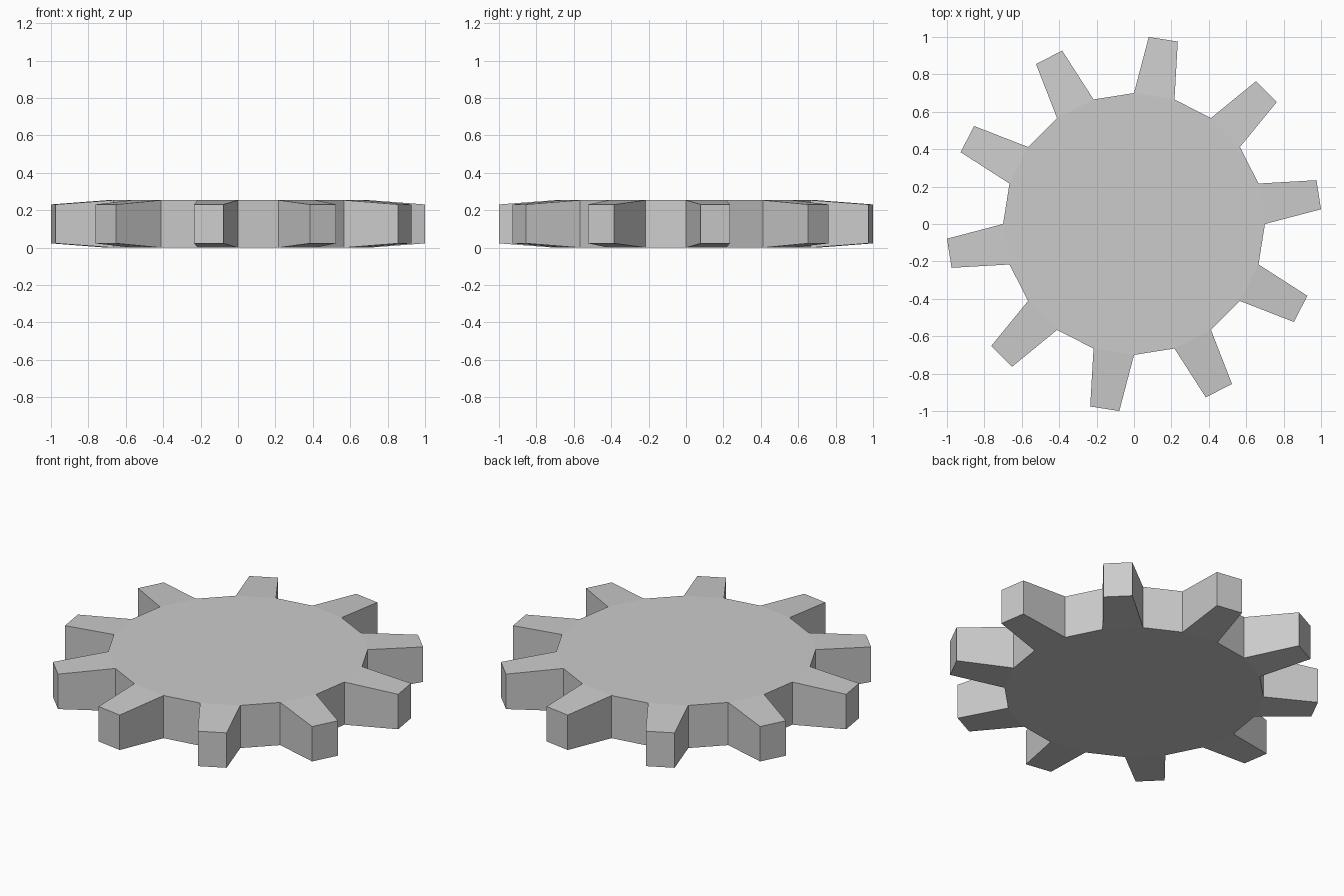
import bpy, bmesh, math
from mathutils import Vector, Matrix

if "Cube" in bpy.data.objects:
    bpy.data.objects.remove(bpy.data.objects["Cube"])

SIDES, ROOT, HEIGHT = 20, 0.70, 0.254
TIP_R, TIP_HALF_W, TIP_HALF_H = 1.0, 0.0787, 0.104

# Flat 20-sided disc
bm = bmesh.new()
rim = [bm.verts.new((ROOT * math.cos(math.tau * i / SIDES),
                     ROOT * math.sin(math.tau * i / SIDES), 0)) for i in range(SIDES)]
base = bm.faces.new(rim)
top = bmesh.ops.extrude_face_region(bm, geom=[base], use_keep_orig=True)
bmesh.ops.translate(bm, vec=(0, 0, HEIGHT),
                    verts=[v for v in top["geom"] if isinstance(v, bmesh.types.BMVert)])
bmesh.ops.recalc_face_normals(bm, faces=bm.faces[:])

# Tapered teeth pulled out of every second side face
def is_tooth(face):
    c = face.calc_center_median()
    if abs(face.normal.z) > 0.5:
        return False
    return int((math.atan2(c.y, c.x) % math.tau) / (math.tau / SIDES)) % 2 == 0

for face in [f for f in bm.faces if is_tooth(f)]:
    c = face.calc_center_median()
    out = Vector((c.x, c.y, 0)).normalized()
    side = Vector((-out.y, out.x, 0))
    tip = bmesh.ops.extrude_discrete_faces(bm, faces=[face])["faces"][0]
    for v in tip.verts:
        s = math.copysign(TIP_HALF_W, v.co.dot(side))
        h = math.copysign(TIP_HALF_H, v.co.z - HEIGHT / 2)
        v.co = out * TIP_R + side * s + Vector((0, 0, HEIGHT / 2 + h))

bmesh.ops.recalc_face_normals(bm, faces=bm.faces[:])
mesh = bpy.data.meshes.new("gear")
bm.to_mesh(mesh)
bm.free()
bpy.context.collection.objects.link(bpy.data.objects.new("gear", mesh))
